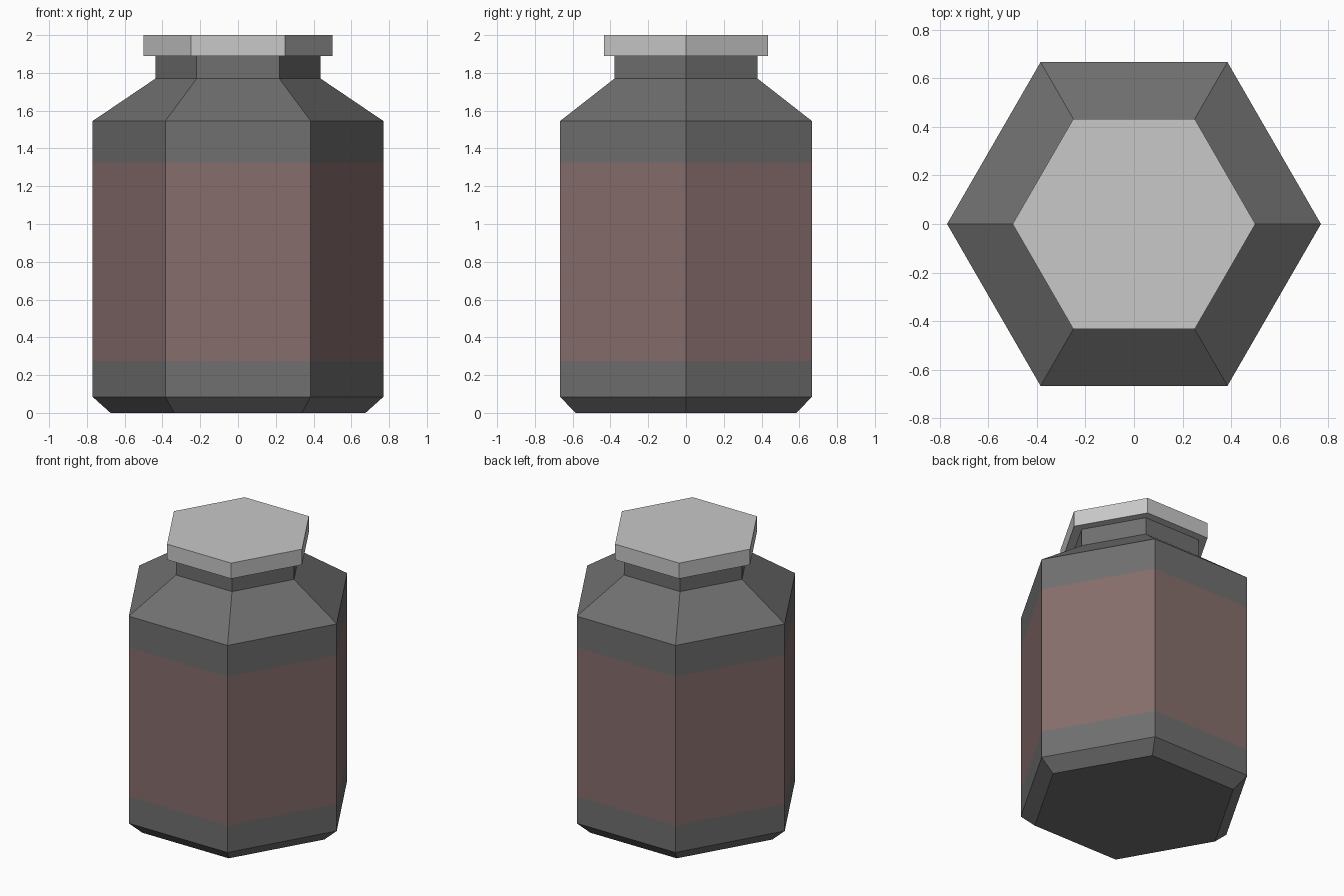
import bpy, bmesh
from math import cos, sin, pi

cube = bpy.data.objects.get("Cube")
if cube:
    bpy.data.objects.remove(cube, do_unlink=True)

SIDES = 6


def material(name, rgb):
    mat = bpy.data.materials.new(name)
    mat.use_nodes = True
    color = (*rgb, 1)
    mat.diffuse_color = color
    bsdf = next(n for n in mat.node_tree.nodes if n.type == 'BSDF_PRINCIPLED')
    bsdf.inputs["Base Color"].default_value = color
    return mat


def lathe(name, profile, materials):
    """Closed flat-sided solid from (radius, height) rings."""
    bm = bmesh.new()
    rings = [[bm.verts.new((r * cos(2 * pi * i / SIDES), r * sin(2 * pi * i / SIDES), z))
              for i in range(SIDES)] for r, z in profile]
    for low, high in zip(rings, rings[1:]):
        for i in range(SIDES):
            j = (i + 1) % SIDES
            bm.faces.new((low[i], low[j], high[j], high[i]))
    bm.faces.new(reversed(rings[0]))
    bm.faces.new(rings[-1])
    mesh = bpy.data.meshes.new(name)
    bm.to_mesh(mesh)
    bm.free()
    for mat in materials:
        mesh.materials.append(mat)
    obj = bpy.data.objects.new(name, mesh)
    bpy.context.collection.objects.link(obj)
    return obj


glass = material("dark grey glass", (0.16, 0.16, 0.16))
label = material("dusty red label", (0.24, 0.155, 0.15))
metal = material("light grey lid", (0.58, 0.58, 0.58))

# Jar body: bevelled foot, straight wall, sloped shoulder, neck
LABEL_LOW, LABEL_HIGH = 0.275, 1.325
body = lathe("jar_body", [(0.675, 0), (0.77, 0.085), (0.77, LABEL_LOW), (0.77, LABEL_HIGH),
                          (0.77, 1.545), (0.437, 1.77), (0.437, 1.89)], [glass, label])

# Label band wraps the middle of the wall
for face in body.data.polygons:
    if LABEL_LOW < face.center.z < LABEL_HIGH:
        face.material_index = 1

# Lid
lathe("lid", [(0.5, 1.89), (0.5, 2)], [metal])
